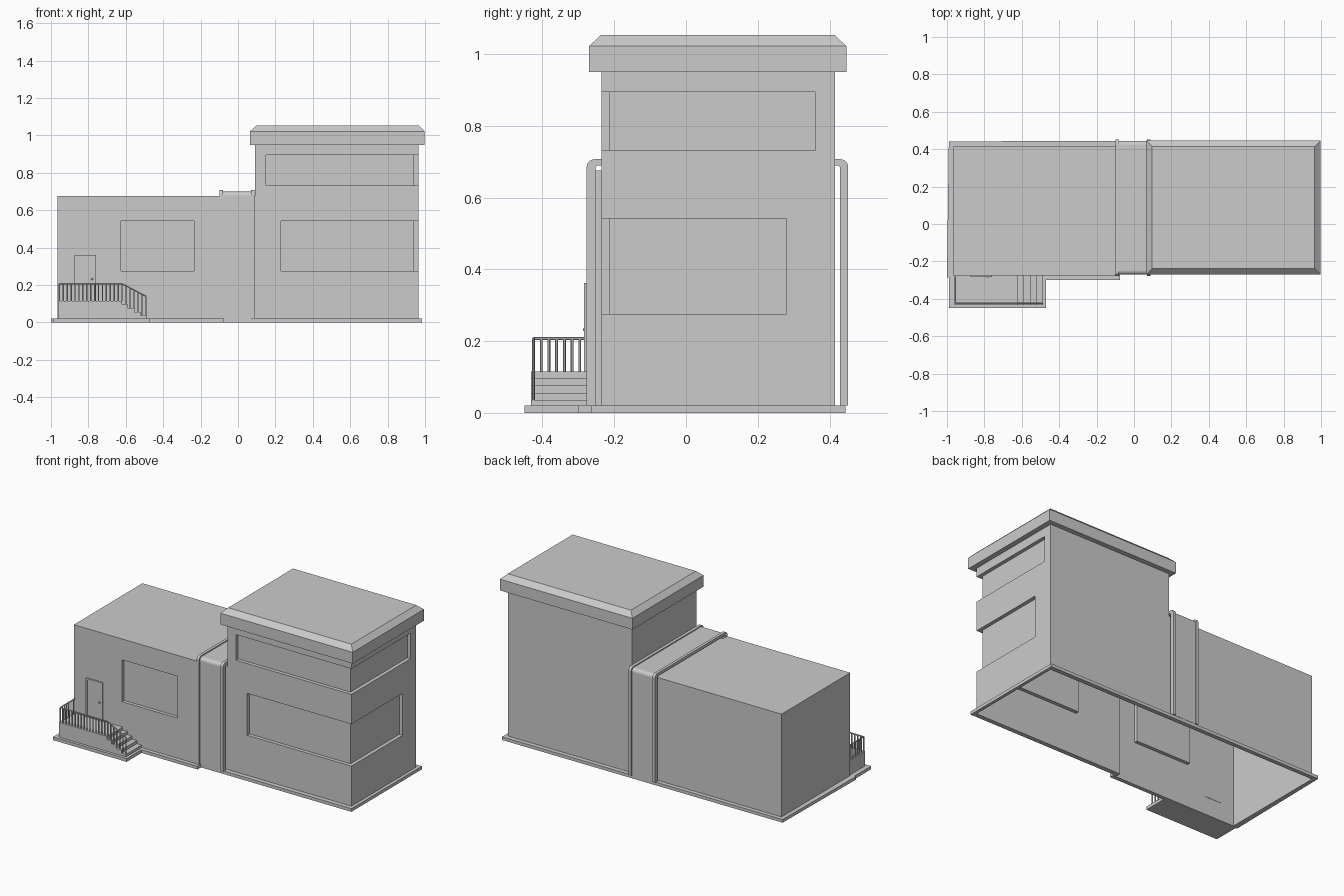
import bpy, bmesh, math
from mathutils import Vector

if "Cube" in bpy.data.objects:
    bpy.data.objects.remove(bpy.data.objects["Cube"])


def finish(name, bm):
    bmesh.ops.recalc_face_normals(bm, faces=bm.faces)
    me = bpy.data.meshes.new(name)
    bm.to_mesh(me)
    bm.free()
    ob = bpy.data.objects.new(name, me)
    bpy.context.collection.objects.link(ob)
    return ob


def prism(name, pts, axis, a, b):
    """Extrude a 2D outline along an axis from a to b."""
    put = {'x': lambda p, t: (t, p[0], p[1]),
           'y': lambda p, t: (p[0], t, p[1]),
           'z': lambda p, t: (p[0], p[1], t)}[axis]
    bm = bmesh.new()
    lo = [bm.verts.new(put(p, a)) for p in pts]
    hi = [bm.verts.new(put(p, b)) for p in pts]
    bm.faces.new(lo)
    bm.faces.new(hi)
    n = len(pts)
    for i in range(n):
        j = (i + 1) % n
        bm.faces.new((lo[i], lo[j], hi[j], hi[i]))
    return finish(name, bm)


def rect(x0, x1, y0, y1):
    return [(x0, y0), (x1, y0), (x1, y1), (x0, y1)]


def cut(ob, cutter):
    """Subtract a cutter and remove it."""
    m = ob.modifiers.new("cut", 'BOOLEAN')
    m.operation, m.solver, m.object = 'DIFFERENCE', 'EXACT', cutter
    bpy.context.view_layer.objects.active = ob
    bpy.ops.object.modifier_apply(modifier=m.name)
    bpy.data.objects.remove(cutter, do_unlink=True)


def rods(name, segs, r=0.004):
    """Thin six-sided bars between pairs of points."""
    bm = bmesh.new()
    for p, q in segs:
        p, q = Vector(p), Vector(q)
        d = q - p
        res = bmesh.ops.create_cone(bm, cap_ends=True, segments=6, radius1=r,
                                    radius2=r, depth=d.length)
        rot = Vector((0, 0, 1)).rotation_difference(d).to_matrix()
        for v in res['verts']:
            v.co = rot @ v.co + (p + q) / 2
    return finish(name, bm)


XL, XJ, XT, XR = -0.965, -0.095, 0.09, 0.965      # wall positions in x
YF, YT, YB = -0.275, -0.236, 0.416                # low front, tower front, back
WALL_Z = 0.005

# Walls: low wing and tower in one hollow shell
walls = prism("walls", [(XL, WALL_Z), (XR, WALL_Z), (XR, 0.955), (XT, 0.955),
                        (XT, 0.675), (XL, 0.675)], 'y', YF, YB)
cut(walls, prism("c", rect(XJ, 1.2, -0.5, YT), 'z', -0.5, 1.5))


# Corner window bands wrapping the tower, and the low wing window
def corner_window(x0, y1, z0, z1, d=0.023):
    pts = [(x0, -0.5), (1.2, -0.5), (1.2, y1), (XR - d, y1),
           (XR - d, YT + d), (x0, YT + d)]
    cut(walls, prism("c", pts, 'z', z0, z1))


corner_window(0.15, 0.36, 0.732, 0.895)
corner_window(0.23, 0.28, 0.275, 0.542)
cut(walls, prism("c", rect(-0.625, -0.235, 0.275, 0.542), 'y', -0.5, YF + 0.022))

# Open the bottom and the top hidden by the roof
bm = bmesh.new()
bm.from_mesh(walls.data)
bmesh.ops.delete(bm, geom=[f for f in bm.faces
                           if all(v.co.z < 0.02 for v in f.verts)
                           or all(v.co.z > 0.95 for v in f.verts)], context='FACES')
bm.to_mesh(walls.data)
bm.free()

# Base ring with the filled porch slab
base = prism("base", [(-1.0, -0.285), (-0.99, -0.285), (-0.99, -0.45), (-0.47, -0.45),
                      (-0.47, -0.30), (-0.075, -0.30), (-0.075, -0.265),
                      (0.985, -0.265), (0.985, 0.445), (-0.99, 0.442)], 'z', 0, 0.02)
cut(base, prism("c", [(XL, YF), (XJ, YF), (XJ, YT), (XR, YT), (XR, YB), (XL, YB)],
                'z', -0.1, 0.1))

# Roof slab with chamfered top edge
roof = prism("roof", rect(0.065, 0.998, -0.27, 0.447), 'z', 0.95, 1.022)
bm = bmesh.new()
bm.from_mesh(roof.data)
top = [f for f in bm.faces if f.calc_center_median().z > 1.02]
new = bmesh.ops.extrude_discrete_faces(bm, faces=top)['faces'][0]
for v in new.verts:
    v.co.z = 1.053
    v.co.x += 0.032 if v.co.x < 0.5 else -0.032
    v.co.y += 0.032 if v.co.y < 0 else -0.032
bm.to_mesh(roof.data)
bm.free()


# Joint cover between wing and tower: arched sheet with two raised bands
def arch(y0, y1, z, r):
    pts = [(y0, 0.02)]
    for cy, start in ((y0 + r, 180), (y1 - r, 90)):
        for i in range(6):
            a = math.radians(start - 18 * i)
            pts.append((cy + r * math.cos(a), z - r + r * math.sin(a)))
    return pts + [(y1, 0.02)]


def hoop(name, inset, x0, x1):
    outer = arch(-0.277 + inset, 0.452 - inset, 0.707 - inset, 0.022)
    inner = arch(-0.252, 0.429, 0.689, 0.006)
    return prism(name, outer + inner[::-1], 'x', x0, x1)


hoop("joint_band_left", 0, -0.098, -0.08)
hoop("joint_band_right", 0, 0.07, 0.089)
hoop("joint_cover", 0.007, -0.08, 0.07)

# Porch platform with steps
steps = [(-0.96, 0.02), (-0.96, 0.115)]
xs, zs = [-0.62, -0.588, -0.554, -0.52, -0.487], [0.115, 0.096, 0.076, 0.056, 0.036]
for x, z in zip(xs, zs):
    steps += [(x, z)] + [(x, z - 0.02 if z > 0.04 else 0.02)]
prism("porch_steps", steps, 'y', -0.432, YF)

# Railing: front run, left return and sloped run beside the steps
RY, RX, RZ = -0.425, -0.955, 0.207
bars = [((RX, RY, RZ), (-0.62, RY, RZ)), ((RX, RY, RZ), (RX, -0.28, RZ)),
        ((-0.62, RY, RZ), (-0.492, RY, 0.14))]
for i in range(17):
    x = RX + i * 0.335 / 16
    bars.append(((x, RY, 0.115), (x, RY, RZ)))
for i in range(1, 7):
    y = RY + i * 0.0215
    bars.append(((RX, y, 0.115), (RX, y, RZ)))
    x = -0.62 + i * 0.128 / 6
    floor = next(z for e, z in zip(xs, zs) if x <= e)
    bars.append(((x, RY, floor), (x, RY, RZ - i * 0.067 / 6)))
rods("railing", bars)

# Door with frame and knob
prism("door", rect(-0.865, -0.768, 0.115, 0.352), 'y', -0.278, YF + 0.002)
prism("door_frame", [(-0.875, 0.115), (-0.875, 0.362), (-0.758, 0.362), (-0.758, 0.115),
                     (-0.768, 0.115), (-0.768, 0.352), (-0.865, 0.352),
                     (-0.865, 0.115)], 'y', -0.284, YF + 0.002)
bpy.ops.mesh.primitive_uv_sphere_add(segments=10, ring_count=6, radius=0.006,
                                     location=(-0.78, -0.281, 0.232))
bpy.context.object.name = "door_knob"
bpy.ops.object.shade_smooth_by_angle()
